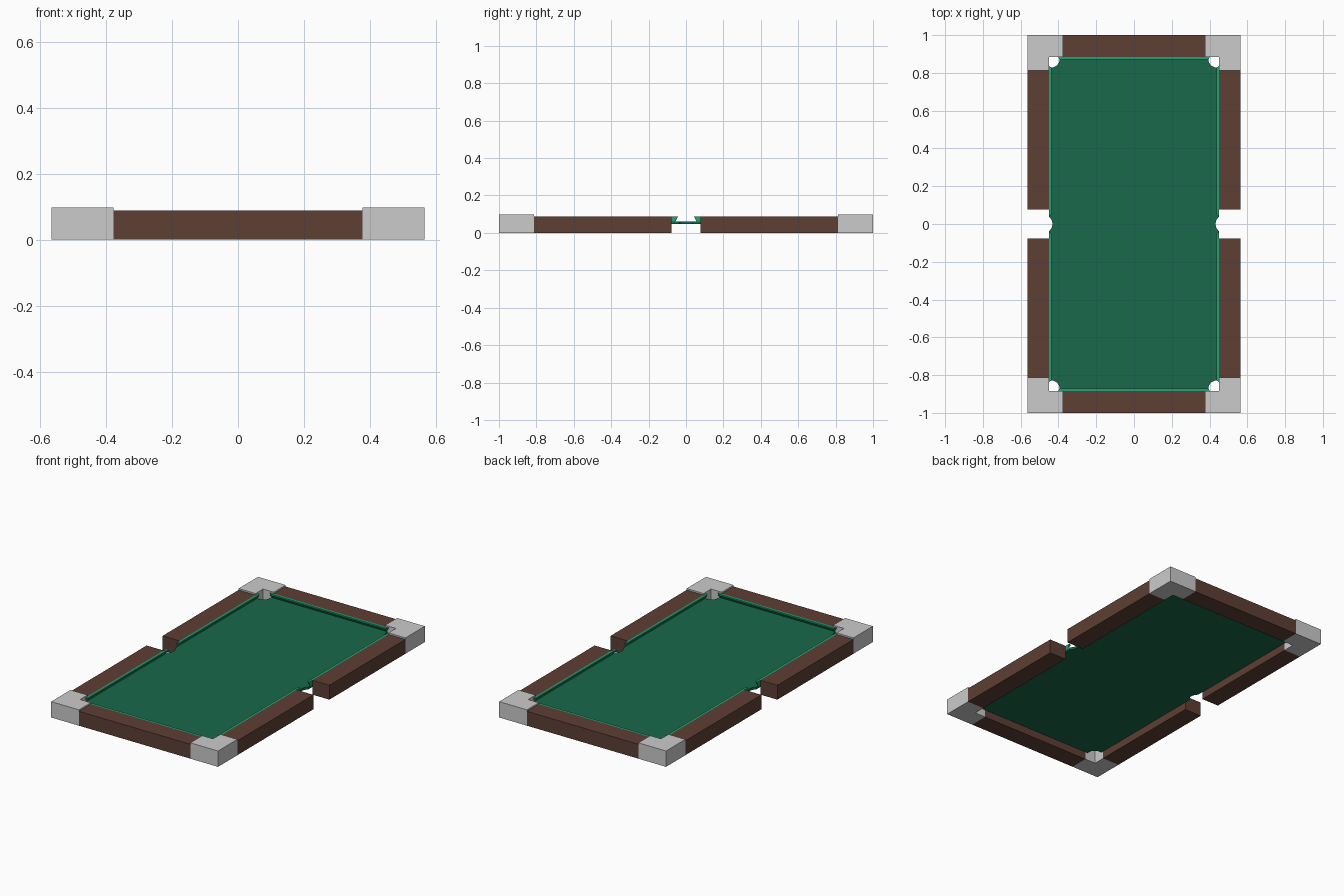
import bpy, bmesh, math
from mathutils import Vector

if "Cube" in bpy.data.objects:
    bpy.data.objects.remove(bpy.data.objects["Cube"])

X, Y = 0.565, 1.0            # outer half sizes
XI, YI = 0.45, 0.885         # inner edge of the rails
XC, YC = 0.377, 0.813        # where the corner castings end
RAIL_H, CORNER_H = 0.088, 0.097


def material(name, rgb):
    m = bpy.data.materials.new(name)
    m.diffuse_color = (*rgb, 1)
    m.use_nodes = True
    m.node_tree.nodes["Principled BSDF"].inputs["Base Color"].default_value = m.diffuse_color
    return m


wood = material("wood", (0.11, 0.05, 0.035))
cloth = material("cloth", (0.01, 0.14, 0.07))
cushion_cloth = material("cushion_cloth", (0.015, 0.37, 0.17))


def finish(bm, name, mat=None):
    bmesh.ops.recalc_face_normals(bm, faces=bm.faces)
    me = bpy.data.meshes.new(name)
    bm.to_mesh(me)
    bm.free()
    ob = bpy.data.objects.new(name, me)
    bpy.context.collection.objects.link(ob)
    if mat:
        me.materials.append(mat)
    return ob


def prism(name, outline, z0, z1, mat=None):
    bm = bmesh.new()
    face = bm.faces.new([bm.verts.new((x, y, z0)) for x, y in outline])
    ext = bmesh.ops.extrude_face_region(bm, geom=[face])
    top = [g for g in ext["geom"] if isinstance(g, bmesh.types.BMVert)]
    bmesh.ops.translate(bm, verts=top, vec=(0, 0, z1 - z0))
    return finish(bm, name, mat)


def loft(name, ring_a, ring_b, mat):
    bm = bmesh.new()
    a = [bm.verts.new(p) for p in ring_a]
    b = [bm.verts.new(p) for p in ring_b]
    bm.faces.new(a)
    bm.faces.new(b)
    for i in range(len(a)):
        j = (i + 1) % len(a)
        bm.faces.new((a[i], a[j], b[j], b[i]))
    return finish(bm, name, mat)


def arc(cx, cy, r, a0, a1, n=12):
    return [(cx + r * math.cos(a0 + (a1 - a0) * i / n),
             cy + r * math.sin(a0 + (a1 - a0) * i / n)) for i in range(n + 1)]


# Playing bed with pocket cut-outs: one quarter outline, then mirrored round
r = 0.047
side_x = 0.479
h = math.acos((side_x - XI) / r)
k = math.acos((XI - 0.44) / r)
quarter = arc(side_x, 0, r, math.pi, math.pi - h, 8)
quarter += arc(0.44, 0.875, r, -k, -1.5 * math.pi + k, 16)
upper = quarter + [(-x, y) for x, y in reversed(quarter)]
lower = [(-x, -y) for x, y in upper[1:-1]]
prism("playing_bed", upper + lower, 0.047, 0.061, cloth)

# Undercut cushion section: (inset from rail, height, extra end taper)
section = [(0, RAIL_H, 0), (0.014, RAIL_H, 0.008), (0.014, 0.080, 0.010), (0, 0.061, 0.014)]

for s, end in ((1, "back"), (-1, "front")):
    # End rail and cushion
    prism(f"{end}_rail", [(-XC, s * YI), (XC, s * YI), (XC, s * Y), (-XC, s * Y)], 0, RAIL_H, wood)
    ring = [(0.402 - t, s * (YI - d), z) for d, z, t in section]
    loft(f"{end}_cushion", ring, [(-x, y, z) for x, y, z in ring], cushion_cloth)

    for q, side in ((1, "right"), (-1, "left")):
        # Side rail and cushion
        prism(f"{end}_{side}_rail",
              [(q * XI, s * 0.077), (q * X, s * 0.077), (q * X, s * YC), (q * XI, s * YC)],
              0, RAIL_H, wood)
        loft(f"{end}_{side}_cushion",
             [(q * (XI - d), s * (0.042 + t), z) for d, z, t in section],
             [(q * (XI - d), s * (0.836 - t), z) for d, z, t in section], cushion_cloth)
        # L-shaped corner casting
        ell = [(XC, Y), (X, Y), (X, YC), (XI, YC), (XI, YI), (XC, YI)]
        prism(f"{end}_{side}_corner", [(q * x, s * y) for x, y in ell], 0, CORNER_H)
